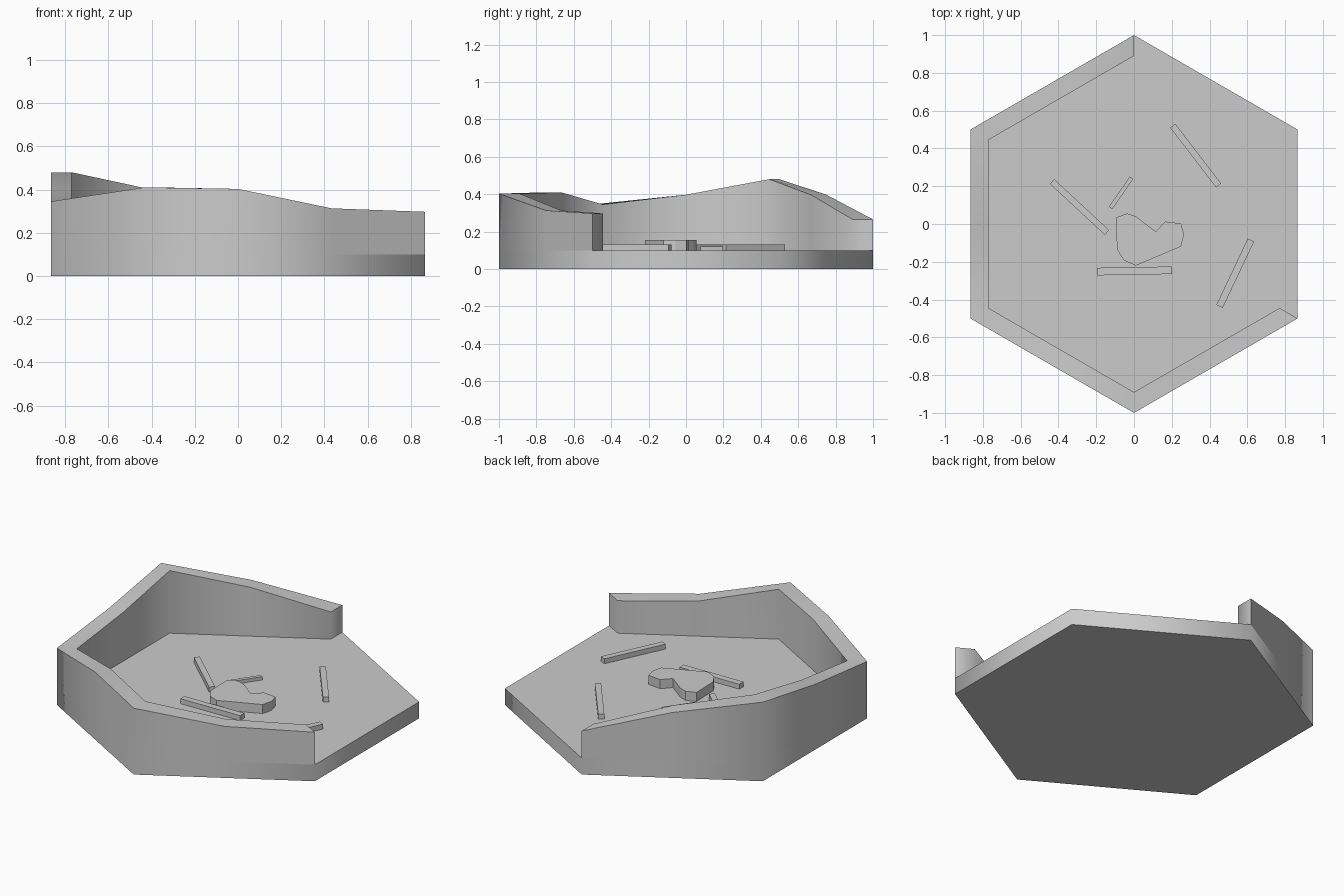
import bpy, bmesh, math
from mathutils import Vector

if "Cube" in bpy.data.objects:
    bpy.data.objects.remove(bpy.data.objects["Cube"])

FLOOR = 0.10
INNER = 0.89  # inner wall outline as a fraction of the outer hexagon


def hexagon(i):
    a = math.radians(90 + 60 * i)
    return Vector((math.cos(a), math.sin(a)))


def finish(name, bm, smooth=None):
    bmesh.ops.recalc_face_normals(bm, faces=bm.faces[:])
    me = bpy.data.meshes.new(name)
    bm.to_mesh(me)
    bm.free()
    ob = bpy.data.objects.new(name, me)
    bpy.context.collection.objects.link(ob)
    if smooth:
        bpy.ops.object.select_all(action='DESELECT')
        ob.select_set(True)
        bpy.context.view_layer.objects.active = ob
        bpy.ops.object.shade_smooth_by_angle(angle=math.radians(smooth))
    return ob


def prism(name, outline, levels, smooth=None):
    bm = bmesh.new()
    rings = [[bm.verts.new((p[0], p[1], z)) for p in outline] for z in levels]
    n = len(outline)
    for lo, hi in zip(rings, rings[1:]):
        for i in range(n):
            j = (i + 1) % n
            bm.faces.new((lo[i], lo[j], hi[j], hi[i]))
    bm.faces.new(rings[0][::-1])
    bm.faces.new(rings[-1])
    return finish(name, bm, smooth)


def bar(name, a, b, width, top):
    a, b = Vector(a), Vector(b)
    d = (b - a).normalized() * width / 2
    s = Vector((-d.y, d.x))
    return prism(name, [a - s, b - s, b + s, a + s], (FLOOR, top))


# Hexagonal floor slab with a band line halfway up
prism("floor_slab", [hexagon(i) for i in range(6)], (0, 0.05, FLOOR), 65)

# Ruined wall around four sides, uneven top, stations at corners and mid-sides
tops = [0.265, 0.397, 0.48, 0.397, 0.345, 0.41, 0.403, 0.313, 0.297]
bm = bmesh.new()
sections = []
for k, top in enumerate(tops):
    i = k // 2
    p = hexagon(i) if k % 2 == 0 else (hexagon(i) + hexagon(i + 1)) / 2
    q = p * INNER
    sections.append([bm.verts.new(v) for v in (
        (p.x, p.y, FLOOR), (p.x, p.y, top), (q.x, q.y, top), (q.x, q.y, FLOOR))])
for s, t in zip(sections, sections[1:]):
    for i in range(3):
        bm.faces.new((s[i], s[i + 1], t[i + 1], t[i]))
bm.faces.new(sections[0])
bm.faces.new(sections[-1][::-1])
finish("broken_wall", bm, 65)

# Fallen planks on the floor
bar("plank_back", (0.205, 0.52), (0.448, 0.204), 0.034, 0.13)
bar("plank_left", (-0.434, 0.225), (-0.143, -0.045), 0.034, 0.13)
bar("plank_small", (-0.013, 0.245), (-0.124, 0.085), 0.022, 0.12)
bar("plank_front", (-0.196, -0.252), (0.2, -0.245), 0.04, 0.13)
bar("plank_right", (0.619, -0.085), (0.453, -0.436), 0.037, 0.13)

# Irregular flat stone in the middle
prism("flat_stone", [(-0.095, 0.034), (-0.037, 0.056), (0.01, 0.04), (0.116, -0.04),
                     (0.164, 0.013), (0.249, 0.003), (0.265, -0.056), (0.249, -0.119),
                     (0.01, -0.22), (-0.053, -0.193), (-0.09, -0.135)][::-1], (FLOOR, 0.155))
